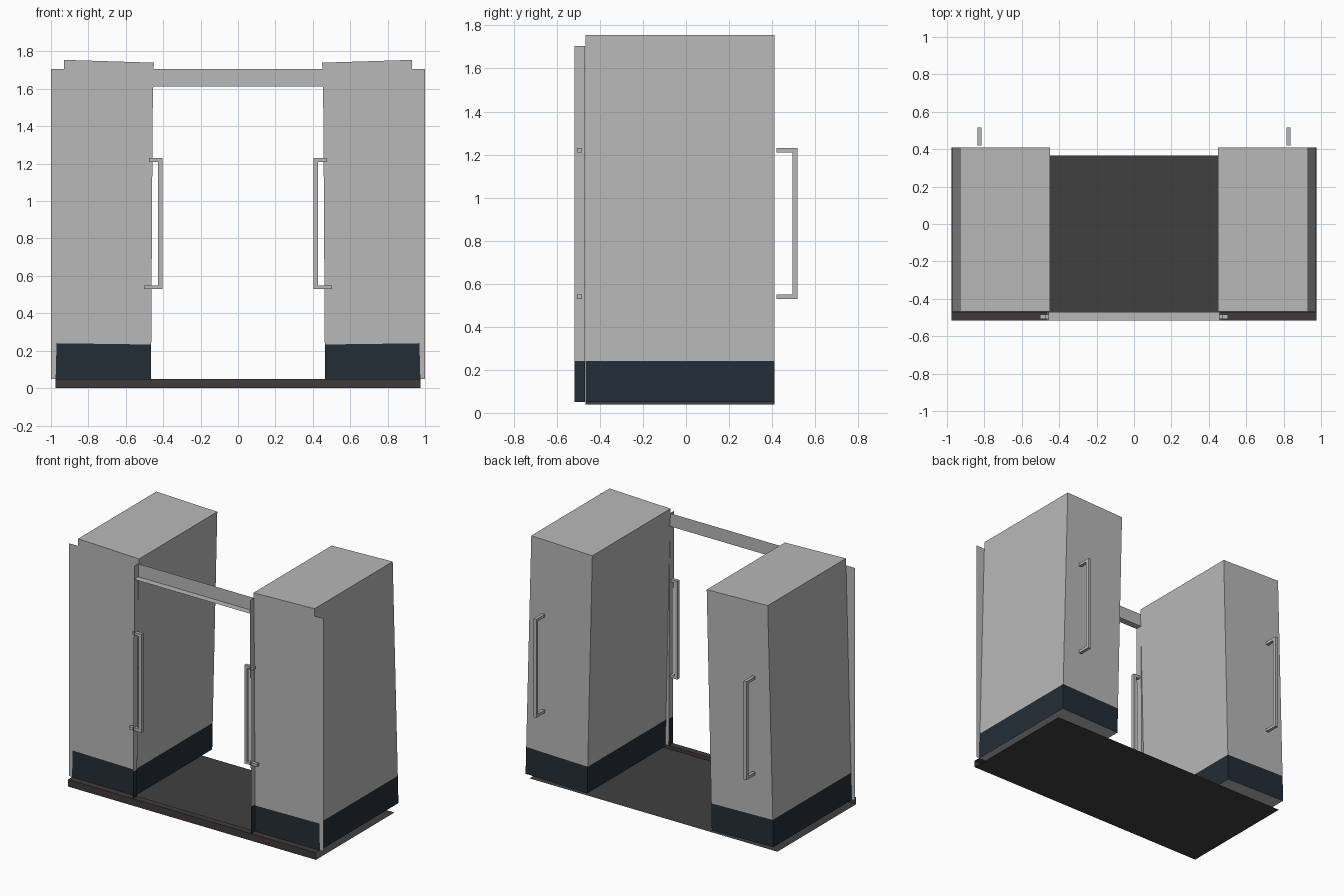
import bpy

if "Cube" in bpy.data.objects:
    bpy.data.objects.remove(bpy.data.objects["Cube"])

def mat(name, c):
    m = bpy.data.materials.new(name)
    m.diffuse_color = (*c, 1)
    m.use_nodes = True
    m.node_tree.nodes["Principled BSDF"].inputs["Base Color"].default_value = m.diffuse_color
    return m

GREY = mat("light_grey", (0.48, 0.48, 0.48))
NAVY = mat("dark_navy", (0.016, 0.026, 0.037))
FLOOR = mat("charcoal", (0.051, 0.051, 0.051))
SILL = mat("warm_charcoal", (0.052, 0.043, 0.043))

def mesh(name, verts, faces, *mats):
    me = bpy.data.meshes.new(name)
    me.from_pydata(verts, [], faces)
    for m in mats:
        me.materials.append(m)
    ob = bpy.data.objects.new(name, me)
    bpy.context.collection.objects.link(ob)
    return ob

def prism(name, prof, y0, y1, *mats):
    """Extrude an (x, z) profile from y0 to y1, normals outward."""
    n = len(prof)
    area = sum(prof[i][0] * prof[(i + 1) % n][1] - prof[(i + 1) % n][0] * prof[i][1] for i in range(n))
    if area < 0:
        prof = prof[::-1]
    verts = [(x, y0, z) for x, z in prof] + [(x, y1, z) for x, z in prof]
    faces = [list(range(n)), list(range(2 * n - 1, n - 1, -1))]
    faces += [(i, i + n, (i + 1) % n + n, (i + 1) % n) for i in range(n)]
    return mesh(name, verts, faces, *mats)

def box_handle(name, s, bars):
    """Join square bars, each (x0, x1, y0, y1, z0, z1), into one handle."""
    verts, faces = [], []
    for x0, x1, y0, y1, z0, z1 in bars:
        b = len(verts)
        xs = sorted((s * x0, s * x1))
        verts += [(x, y, z) for z in (z0, z1) for x, y in
                  ((xs[0], y0), (xs[1], y0), (xs[1], y1), (xs[0], y1))]
        faces += [[b + i for i in f] for f in
                  ((3, 2, 1, 0), (4, 5, 6, 7), (0, 1, 5, 4), (1, 2, 6, 5), (2, 3, 7, 6), (3, 0, 4, 7))]
    mesh(name, verts, faces, GREY)

Y_IN, Y_OUT = -0.47, -0.517

for s, side in ((-1, "left"), (1, "right")):
    def p(*pts):
        return [(s * x, z) for x, z in pts]

    # Cabinet body, leaning slightly toward the opening
    prism(side + "_cabinet", p((0.486, 0.23), (0.97, 0.242), (0.93, 1.755), (0.45, 1.74)),
          -0.468, 0.41, GREY)
    # Dark plinth band with a grey underside
    ob = prism(side + "_plinth", p((0.49, 0.04), (0.975, 0.05), (0.97, 0.242), (0.486, 0.23)),
               -0.468, 0.41, NAVY, GREY)
    for f in ob.data.polygons:
        if f.normal.z < -0.9:
            f.material_index = 1

    # Thin front panel
    mesh(side + "_front_panel",
         [(s * x, Y_IN, z) for x, z in ((0.465, 0.05), (1, 0.05), (1, 1.705), (0.455, 1.705))],
         [(0, 1, 2, 3)[::s]], GREY)
    # Painted base of the front panel
    mesh(side + "_panel_base",
         [(s * x, Y_IN - 0.002, z) for x, z in ((0.464, 0.05), (0.975, 0.05), (0.97, 0.24), (0.464, 0.233))],
         [(0, 1, 2, 3)[::s]], NAVY)
    # Jamb flange projecting forward beside the opening
    mesh(side + "_jamb",
         [(s * x, y, z) for x, z in ((0.465, 0.05), (0.464, 0.24), (0.455, 1.705)) for y in (Y_IN, Y_OUT)],
         [(0, 1, 3, 2)[::s], (2, 3, 5, 4)[::s]], NAVY, GREY)
    bpy.data.objects[side + "_jamb"].data.polygons[1].material_index = 1

    # Handle beside the opening
    box_handle(side + "_front_handle", s, [
        (0.405, 0.427, -0.507, -0.483, 0.53, 1.23),
        (0.427, 0.475, -0.507, -0.483, 1.21, 1.23),
        (0.427, 0.503, -0.507, -0.483, 0.53, 0.55)])
    # Handle on the back of the cabinet
    box_handle(side + "_back_handle", s, [
        (0.816, 0.838, 0.495, 0.517, 0.53, 1.23),
        (0.816, 0.838, 0.42, 0.495, 1.21, 1.23),
        (0.816, 0.838, 0.42, 0.495, 0.53, 0.55)])

# Lintel over the opening: upright sheet with a forward ledge below
mesh("lintel",
     [(x, y, z) for y, z in ((Y_IN, 1.705), (Y_IN, 1.612), (Y_OUT, 1.612)) for x in (-0.456, 0.456)],
     [(0, 2, 3, 1), (2, 4, 5, 3)], GREY)

# Floor sheet and the raised front sill
mesh("floor", [(-0.975, Y_OUT, 0), (0.975, Y_OUT, 0), (0.975, 0.365, 0), (-0.975, 0.365, 0)],
     [(0, 1, 2, 3)], FLOOR)
mesh("front_sill",
     [(x, y, z) for y, z in ((Y_OUT, 0), (Y_OUT, 0.05), (Y_IN, 0.05)) for x in (-0.975, 0.975)],
     [(0, 1, 3, 2), (2, 3, 5, 4)], SILL)
